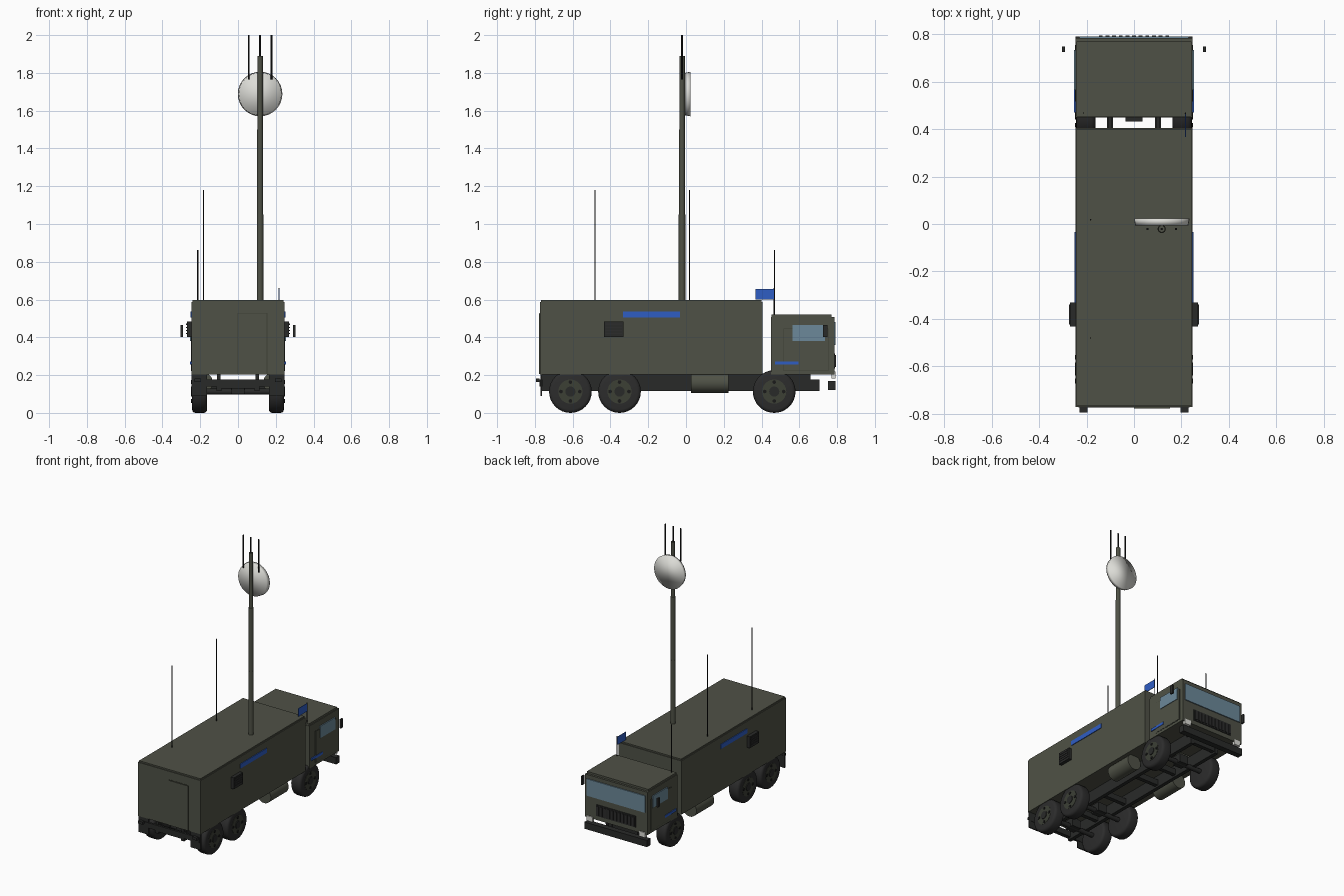
import bpy, bmesh, math
from mathutils import Matrix, Vector

old = bpy.data.objects.get("Cube")
if old:
    bpy.data.objects.remove(old, do_unlink=True)


def material(name, rgb):
    m = bpy.data.materials.new(name)
    m.use_nodes = True
    col = (*rgb, 1)
    m.diffuse_color = col
    node = next(n for n in m.node_tree.nodes if n.type == 'BSDF_PRINCIPLED')
    node.inputs["Base Color"].default_value = col
    return m


GREEN = material("olive green", (0.078, 0.083, 0.061))
DARK = material("dark grey", (0.022, 0.023, 0.022))
TYRE = material("tyre black", (0.025, 0.025, 0.025))
BLACK = material("antenna black", (0.01, 0.01, 0.01))
BLUE = material("signal blue", (0.028, 0.11, 0.55))
GLASS = material("window glass", (0.15, 0.25, 0.32))
WHITE = material("dish white", (0.72, 0.72, 0.68))
TRIM = material("dark olive", (0.045, 0.05, 0.036))


def finish(bm, name, mat, smooth=None):
    me = bpy.data.meshes.new(name)
    bm.to_mesh(me)
    bm.free()
    ob = bpy.data.objects.new(name, me)
    bpy.context.collection.objects.link(ob)
    me.materials.append(mat)
    if smooth:
        bpy.ops.object.select_all(action='DESELECT')
        ob.select_set(True)
        bpy.context.view_layer.objects.active = ob
        bpy.ops.object.shade_smooth_by_angle(angle=math.radians(smooth))
    return ob


def box(name, mat, x, y, z):
    """Block spanning the given (low, high) ranges."""
    bm = bmesh.new()
    bmesh.ops.create_cube(bm, size=1)
    for v in bm.verts:
        v.co = Vector([(lo + hi) / 2 + c * (hi - lo)
                       for c, (lo, hi) in zip(v.co, (x, y, z))])
    return finish(bm, name, mat)


def both(name, mat, x, y, z):
    """Mirrored pair of blocks; x is given for the left side."""
    box("left_" + name, mat, x, y, z)
    box("right_" + name, mat, (-x[1], -x[0]), y, z)


def rod(name, mat, a, b, r, r2=None, sides=12, bevel=0, smooth=40):
    a, b = Vector(a), Vector(b)
    bm = bmesh.new()
    bmesh.ops.create_cone(bm, cap_ends=True, segments=sides, radius1=r,
                          radius2=r if r2 is None else r2, depth=(b - a).length)
    if bevel:
        rims = [e for e in bm.edges if abs(e.verts[0].co.z - e.verts[1].co.z) < 1e-5]
        bmesh.ops.bevel(bm, geom=rims, offset=bevel, segments=3, affect='EDGES', profile=0.5)
    turn = Vector((0, 0, 1)).rotation_difference(b - a).to_matrix().to_4x4()
    bm.transform(Matrix.Translation((a + b) / 2) @ turn)
    return finish(bm, name, mat, smooth)


# Equipment shelter with roof plate and rear door
W = 0.247
box("shelter", GREEN, (-W, W), (-0.773, 0.406), (0.204, 0.587))
box("shelter_roof", GREEN, (-0.242, 0.242), (-0.768, 0.401), (0.587, 0.597))
box("rear_door", GREEN, (0, 0.152), (-0.779, -0.773), (0.206, 0.525))
box("rear_door_seam", TRIM, (-0.003, 0.155), (-0.7745, -0.773), (0.205, 0.528))
both("shelter_stripe", BLUE, (W, 0.252), (-0.333, -0.033), (0.505, 0.537))
both("side_vent", DARK, (W, 0.271), (-0.433, -0.332), (0.402, 0.483))
for side in (-1, 1):
    for i in range(4):
        z = 0.418 + i * 0.016
        xs = sorted((side * 0.271, side * 0.274))
        box("vent_slat", TYRE, xs, (-0.425, -0.34), (z, z + 0.006))

# Cab
box("cab", GREEN, (-W, W), (0.45, 0.785), (0.204, 0.508))
box("cab_roof", GREEN, (-0.242, 0.242), (0.453, 0.77), (0.508, 0.522))
both("cab_door", GREEN, (W, 0.25), (0.52, 0.752), (0.225, 0.445))
both("cab_door_seam", TRIM, (W, 0.2482), (0.517, 0.755), (0.222, 0.448))
both("side_window", GLASS, (W, 0.254), (0.565, 0.735), (0.38, 0.464))
both("cab_stripe", BLUE, (W, 0.253), (0.47, 0.595), (0.255, 0.273))
box("windscreen", GLASS, (-0.23, 0.23), (0.785, 0.792), (0.36, 0.48))
box("grille", DARK, (-0.155, 0.155), (0.785, 0.79), (0.235, 0.315))
for i in range(11):
    x = -0.14 + i * 0.028
    box("grille_bar", TYRE, (x - 0.008, x + 0.008), (0.79, 0.795), (0.243, 0.307))
both("headlight", WHITE, (0.185, 0.232), (0.77, 0.791), (0.182, 0.218))
both("mirror", DARK, (0.292, 0.304), (0.725, 0.75), (0.402, 0.464))
box("bumper", DARK, (-W, W), (0.752, 0.792), (0.12, 0.168))

# Chassis frame
both("chassis_rail", DARK, (0.088, 0.114), (-0.77, 0.708), (0.117, 0.177))
both("rail_spacer", DARK, (0.092, 0.11), (-0.765, 0.66), (0.177, 0.206))
for y in (-0.755, -0.48, -0.2, 0.12, 0.3, 0.69):
    box("cross_member", DARK, (-0.1, 0.1), (y - 0.014, y + 0.014), (0.13, 0.17))
box("rear_beam", DARK, (-0.235, 0.235), (-0.775, -0.76), (0.14, 0.177))
both("mud_flap", DARK, (0.165, 0.245), (-0.77, -0.762), (0.09, 0.204))
both("rear_lamp", DARK, (0.196, 0.23), (-0.795, -0.775), (0.163, 0.182))
for side in (-1, 1):
    x = side * 0.187
    rod("fuel_tank", GREEN, (x, 0.026, 0.16), (x, 0.226, 0.16), 0.054, sides=24)

# Axles and wheels
R = 0.113
for y in (-0.612, -0.352, 0.467):
    rod("axle", DARK, (-0.18, y, R), (0.18, y, R), 0.016)
    box("axle_housing", DARK, (-0.035, 0.035), (y - 0.035, y + 0.035), (0.1, 0.16))
    for side in (-1, 1):
        def at(x, dy=0, dz=0):
            return (side * x, y + dy, R + dz)
        rod("tyre", TYRE, at(0.163), at(0.243), R, sides=32, bevel=0.018, smooth=50)
        rod("rim", TRIM, at(0.24), at(0.2445), 0.064, sides=24)
        rod("hub", DARK, at(0.24), at(0.249), 0.027, sides=16)
        for k in range(4):
            c, s = math.cos(k * math.pi / 2), math.sin(k * math.pi / 2)
            rod("wheel_bolt", BLACK, at(0.24, 0.05 * c, 0.05 * s),
                at(0.248, 0.05 * c, 0.05 * s), 0.01, sides=8)

# Telescopic mast with dish and top aerials
MX, MY = 0.117, -0.021
for lo, hi, r in ((0.595, 1.05, 0.0175), (1.05, 1.5, 0.016), (1.5, 1.89, 0.0145)):
    rod("mast_section", GREEN, (MX, MY, lo), (MX, MY, hi), r, sides=16)
for dx, lo in ((-0.06, 1.765), (0, 1.88), (0.06, 1.765)):
    rod("mast_aerial", BLACK, (MX + dx, MY, lo), (MX + dx, MY, 2), 0.005, sides=8)
rod("dish", WHITE, (MX, -0.006, 1.688), (MX, 0.024, 1.688), 0.112, 0.118, sides=32, smooth=180)

# Whip antennas and flag
for x, y, lo, hi in ((-0.183, 0.018, 0.595, 1.18), (-0.183, -0.481, 0.595, 1.18),
                     (-0.213, 0.468, 0.52, 0.862)):
    rod("whip_antenna", BLACK, (x, y, lo), (x, y, hi), 0.003, sides=8)
rod("flag_pole", BLACK, (0.217, 0.467, 0.52), (0.217, 0.467, 0.662), 0.003, sides=8)
box("flag", BLUE, (0.2155, 0.2185), (0.368, 0.467), (0.6, 0.657))
